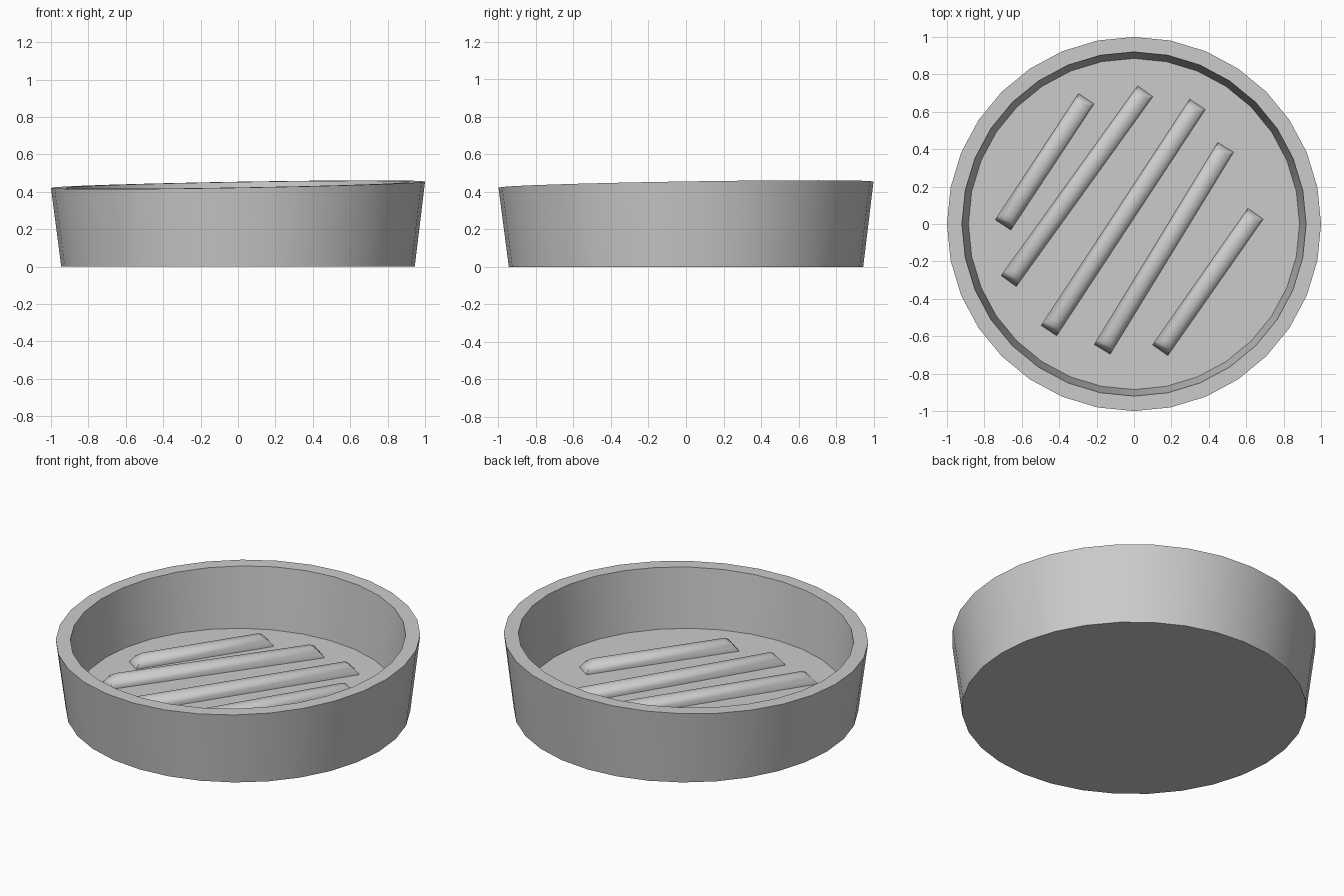
import bpy, bmesh, math
from mathutils import Vector

cube = bpy.data.objects.get("Cube")
if cube:
    bpy.data.objects.remove(cube, do_unlink=True)

SIDES = 32
FLOOR = 0.08

grey = bpy.data.materials.new("plain grey")
grey.use_nodes = True
grey.diffuse_color = (0.6, 0.6, 0.6, 1)
grey.node_tree.nodes["Principled BSDF"].inputs["Base Color"].default_value = (0.6, 0.6, 0.6, 1)


def make_object(name, bm, angle):
    bmesh.ops.recalc_face_normals(bm, faces=bm.faces)
    mesh = bpy.data.meshes.new(name)
    bm.to_mesh(mesh)
    bm.free()
    mesh.materials.append(grey)
    obj = bpy.data.objects.new(name, mesh)
    bpy.context.collection.objects.link(obj)
    bpy.ops.object.select_all(action="DESELECT")
    obj.select_set(True)
    bpy.context.view_layer.objects.active = obj
    bpy.ops.object.shade_smooth_by_angle(angle=math.radians(angle))
    return obj


def bridge(bm, a, b):
    for i in range(len(a)):
        j = (i + 1) % len(a)
        bm.faces.new((a[i], a[j], b[j], b[i]))


def rim_height(x, y):
    # The rim is cut at a slight slant
    return 0.438 + 0.017 * x + 0.016 * y


# Dish: flared wall, flat slanted rim, flat floor
bm = bmesh.new()
rings = []
for radius, z in ((0.945, 0), (1.0, None), (0.92, None), (0.885, FLOOR)):
    ring = []
    for i in range(SIDES):
        a = math.tau * i / SIDES
        x, y = radius * math.cos(a), radius * math.sin(a)
        ring.append(bm.verts.new((x, y, rim_height(x, y) if z is None else z)))
    rings.append(ring)
for lower, upper in zip(rings, rings[1:]):
    bridge(bm, lower, upper)
bm.faces.new(rings[0])
bm.faces.new(rings[-1])
make_object("dish", bm, 30)


# Ridges: raised bars with sloping sides and ends
def ridge(name, start, end):
    start, end = Vector(start), Vector(end)
    along = (end - start).normalized()
    across = Vector((along.y, -along.x))
    bm = bmesh.new()
    loops = []
    for half, inset, z in ((0.05, 0, -0.01), (0.05, 0, 0.005), (0.04, 0.03, 0.04), (0.02, 0.06, 0.06)):
        a, b = start + along * inset, end - along * inset
        corners = (a - across * half, a + across * half, b + across * half, b - across * half)
        loops.append([bm.verts.new((p.x, p.y, FLOOR + z)) for p in corners])
    for lower, upper in zip(loops, loops[1:]):
        bridge(bm, lower, upper)
    bm.faces.new(loops[0])
    bm.faces.new(loops[-1])
    make_object(name, bm, 75)


bars = (
    ((-0.70, -0.005), (-0.255, 0.67)),
    ((-0.67, -0.305), (0.06, 0.71)),
    ((-0.455, -0.57), (0.34, 0.64)),
    ((-0.17, -0.67), (0.49, 0.41)),
    ((0.14, -0.675), (0.65, 0.055)),
)
for n, (start, end) in enumerate(bars, 1):
    ridge(f"soap_ridge_{n}", start, end)
